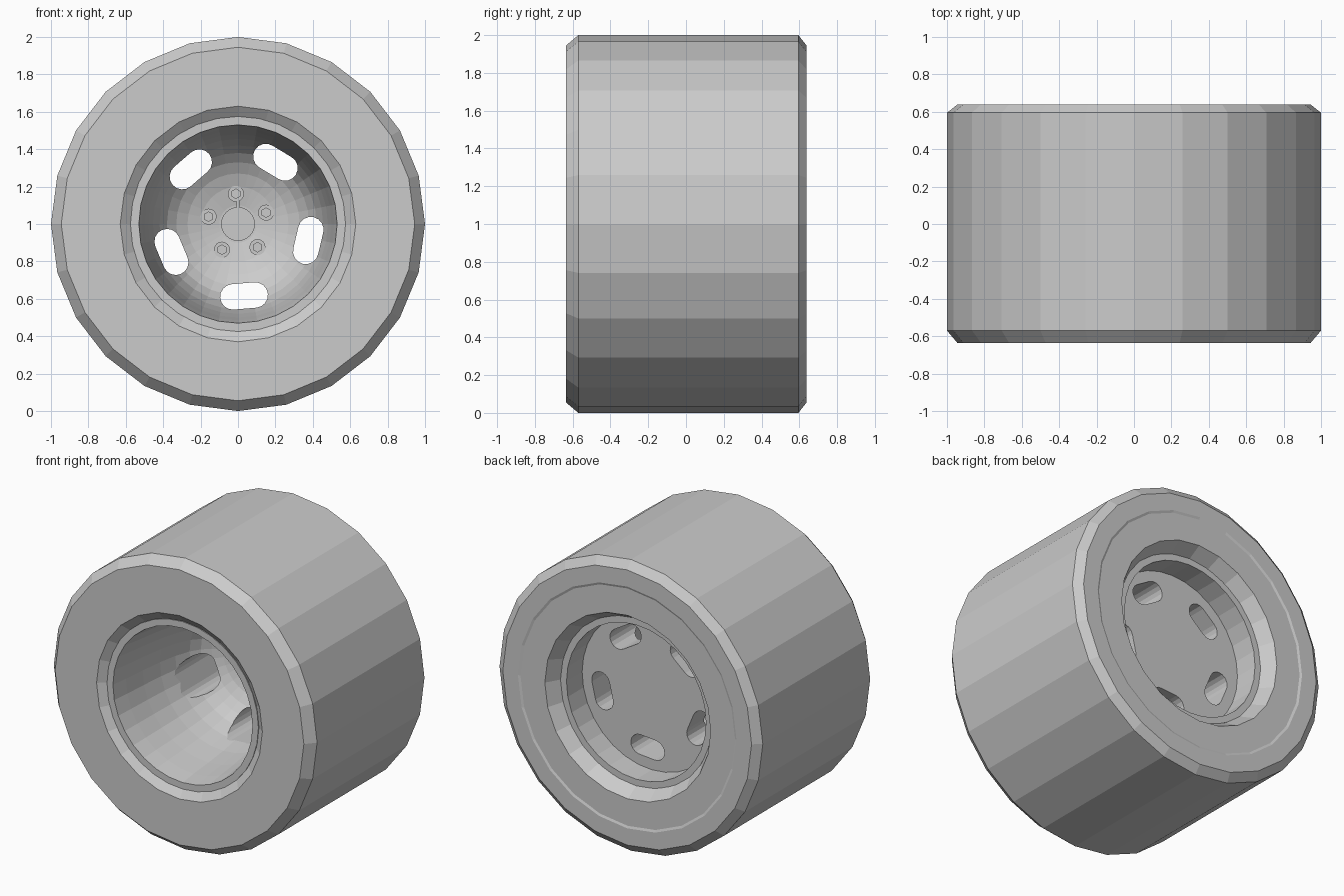
import bpy, bmesh
from math import sin, cos, pi, radians
from mathutils import Matrix, Vector

cube = bpy.data.objects.get("Cube")
if cube:
    bpy.data.objects.remove(cube)

grey = bpy.data.materials.new("plain grey")
grey.use_nodes = True
grey.diffuse_color = (0.6, 0.6, 0.6, 1)
grey.node_tree.nodes["Principled BSDF"].inputs["Base Color"].default_value = (0.6, 0.6, 0.6, 1)

AXLE = Vector((0, 0, 1))


def finish(bm, name):
    bmesh.ops.recalc_face_normals(bm, faces=bm.faces)
    mesh = bpy.data.meshes.new(name)
    bm.to_mesh(mesh)
    bm.free()
    mesh.materials.append(grey)
    obj = bpy.data.objects.new(name, mesh)
    bpy.context.collection.objects.link(obj)
    return obj


def lathe(name, profile, sides, closed=False, centre=(0, 0, 1)):
    """Turn (radius, y) points around the y axis."""
    bm = bmesh.new()
    rings = []
    for r, y in profile:
        count = sides if r > 0 else 1
        rings.append([bm.verts.new((centre[0] + r * sin(2 * pi * i / sides), centre[1] + y,
                                    centre[2] + r * cos(2 * pi * i / sides))) for i in range(count)])
    pairs = list(zip(rings, rings[1:]))
    if closed:
        pairs.append((rings[-1], rings[0]))
    for a, b in pairs:
        for i in range(sides):
            j = (i + 1) % sides
            quad = [a[i % len(a)], a[j % len(a)], b[j % len(b)], b[i % len(b)]]
            bm.faces.new(list(dict.fromkeys(quad)))
    return finish(bm, name)


def around(radius, degrees, y):
    a = radians(degrees)
    return AXLE + Vector((radius * cos(a), y, radius * sin(a)))


# Tyre: wide tread, chamfered shoulders, sloping bore edges
lathe("tyre", [(0.57, -0.59), (0.63, -0.635), (0.945, -0.635), (1, -0.57), (1, 0.595),
               (0.945, 0.638), (0.83, 0.638), (0.815, 0.632), (0.63, 0.632), (0.57, 0.53)], 24, closed=True)

# Rim: deep bowl at the front, flat recessed disc at the back
rim = lathe("rim", [(0, 0.27), (0.1, 0.265), (0.2, 0.245), (0.27, 0.22), (0.33, 0.185), (0.38, 0.14),
                    (0.42, 0.075), (0.455, -0.03), (0.48, -0.16), (0.5, -0.32), (0.515, -0.48),
                    (0.53, -0.6), (0.575, -0.6), (0.575, 0.54), (0.53, 0.54), (0.53, 0.37), (0, 0.37)], 32)

# Five rounded slots cut through the rim
bm = bmesh.new()
for k in range(5):
    angle = 58.8 + 72 * k
    outline = []
    for side in (1, -1):
        for step in range(9):
            t = -pi / 2 + pi * step / 8
            outline.append((side * (0.06 + 0.068 * cos(t)), side * 0.068 * sin(t)))
    place = Matrix.Translation(around(0.386, angle, 0)) @ Matrix.Rotation(radians(90 - angle), 4, 'Y')
    face = bm.faces.new([bm.verts.new(place @ Vector((u, -0.2, v))) for u, v in outline])
    extruded = bmesh.ops.extrude_face_region(bm, geom=[face])
    moved = [g for g in extruded["geom"] if isinstance(g, bmesh.types.BMVert)]
    bmesh.ops.translate(bm, verts=moved, vec=(0, 0.8, 0))
cutter = finish(bm, "slot_cutter")
cutter.hide_render = True
cutter.hide_set(True)
cut = rim.modifiers.new("slots", 'BOOLEAN')
cut.operation = 'DIFFERENCE'
cut.solver = 'EXACT'
cut.object = cutter
bpy.context.view_layer.update()
baked = bpy.data.meshes.new_from_object(rim.evaluated_get(bpy.context.evaluated_depsgraph_get()))
rim.modifiers.clear()
rim.data = baked
bpy.data.objects.remove(cutter)

# Hub cap and five wheel nuts on round washers
lathe("hub_cap", [(0, 0.235), (0.09, 0.235), (0.09, 0.29), (0, 0.29)], 24)
for k in range(5):
    spot = around(0.162, 94 + 72 * k, 0.25)
    lathe(f"washer_{k + 1}", [(0, -0.012), (0.043, -0.012), (0.043, 0.04), (0, 0.04)], 16, centre=spot)
    lathe(f"wheel_nut_{k + 1}", [(0, -0.045), (0.028, -0.045), (0.028, 0.02), (0, 0.02)], 6, centre=spot)

# Small key between hub cap and top nut
bm = bmesh.new()
bmesh.ops.create_cube(bm, size=1, matrix=Matrix.Translation((0, 0.255, 1.105)) @ Matrix.Diagonal((0.014, 0.03, 0.05, 1)))
finish(bm, "hub_key")
